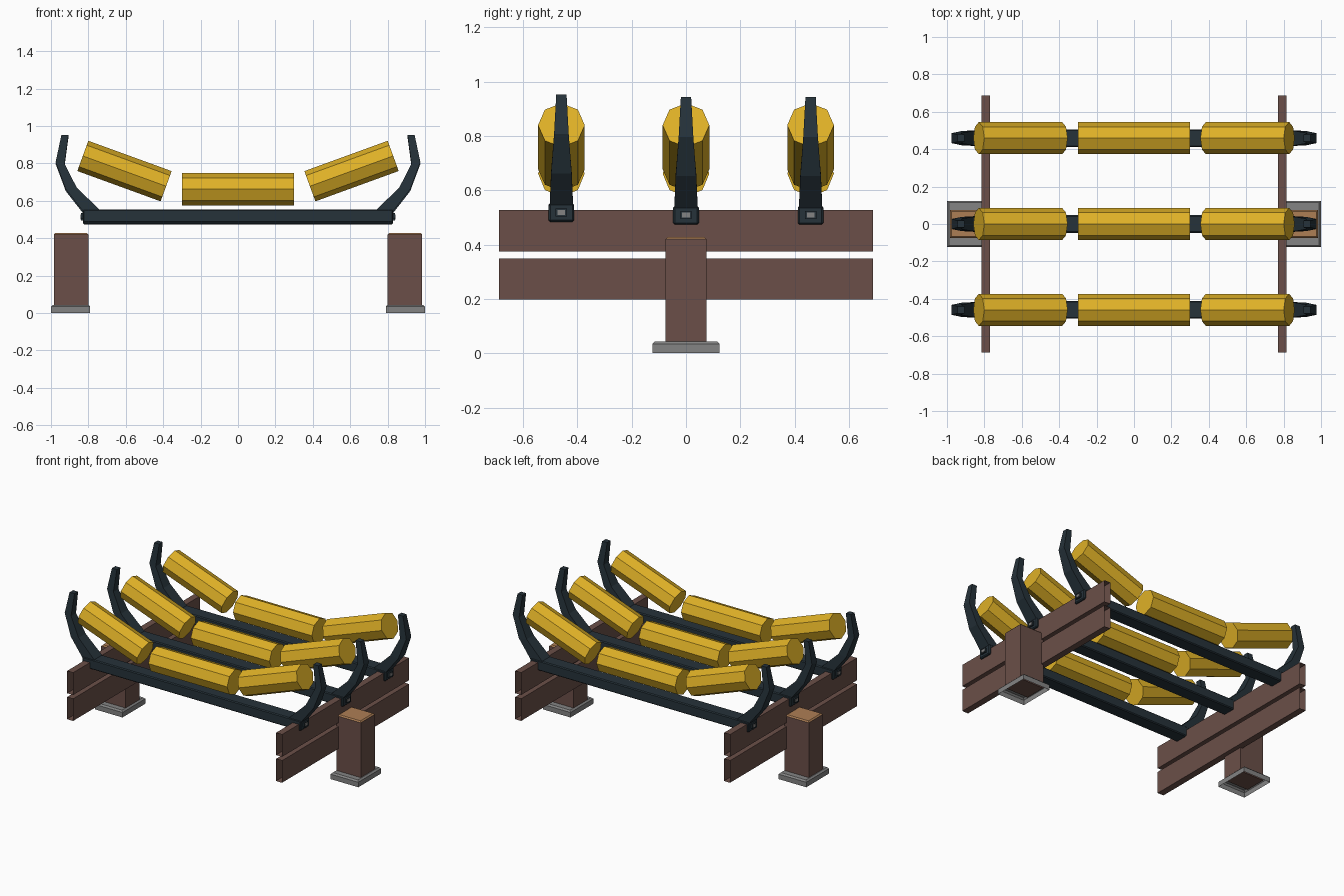
import bpy, bmesh, math
from mathutils import Matrix, Vector

if "Cube" in bpy.data.objects:
    bpy.data.objects.remove(bpy.data.objects["Cube"])


def material(name, rgb):
    m = bpy.data.materials.new(name)
    m.diffuse_color = (*rgb, 1)
    m.use_nodes = True
    m.node_tree.nodes["Principled BSDF"].inputs["Base Color"].default_value = m.diffuse_color
    return m


YELLOW = material("roller yellow", (0.74, 0.44, 0.02))
BROWN = material("dark brown", (0.145, 0.078, 0.065))
STEEL = material("blue black steel", (0.019, 0.032, 0.042))
GREY = material("plate grey", (0.23, 0.23, 0.23))
TAN = material("cut wood tan", (0.42, 0.21, 0.09))


def finish(bm, name, *mats):
    me = bpy.data.meshes.new(name)
    bm.to_mesh(me)
    bm.free()
    for m in mats:
        me.materials.append(m)
    ob = bpy.data.objects.new(name, me)
    bpy.context.collection.objects.link(ob)
    return ob


def box_bm(lo, hi):
    """Box between two corners, given in any order."""
    bm = bmesh.new()
    c = [(a + b) / 2 for a, b in zip(lo, hi)]
    s = [abs(b - a) for a, b in zip(lo, hi)]
    bmesh.ops.create_cube(bm, size=1, matrix=Matrix.Translation(c) @ Matrix.Diagonal((*s, 1)))
    bm.normal_update()
    return bm


def bevel_edges(bm, width, rule):
    edges = [e for e in bm.edges if rule(e)]
    bmesh.ops.bevel(bm, geom=edges, offset=width, segments=1, profile=0.5, affect='EDGES')
    bm.normal_update()


def remove_faces(bm, rule):
    bmesh.ops.delete(bm, geom=[f for f in bm.faces if rule(f)], context='FACES')


def roller(name, centre, length, tilt):
    bm = bmesh.new()
    m = (Matrix.Translation(centre) @ Matrix.Rotation(-tilt, 4, 'Y')
         @ Matrix.Rotation(math.pi / 2, 4, 'Y'))
    bmesh.ops.create_cone(bm, cap_ends=True, segments=8, radius1=0.086, radius2=0.086,
                          depth=length, matrix=m)
    finish(bm, name, YELLOW)


# bracket stations: outer x, outer z, inner x, inner z, half width
STATIONS = [(0.815, 0.515, 0.700, 0.515, 0.043),
            (0.832, 0.538, 0.737, 0.540, 0.043),
            (0.921, 0.652, 0.862, 0.660, 0.038),
            (0.975, 0.797, 0.927, 0.788, 0.027),
            (0.944, 0.943, 0.906, 0.943, 0.019)]


def bracket(name, side, y, dz):
    bm = bmesh.new()
    rings = []
    for xo, zo, xi, zi, w in STATIONS:
        rings.append([bm.verts.new((side * x, y + v, z + dz)) for x, z, v in
                      ((xo, zo, -w), (xo, zo, w), (xi, zi, w), (xi, zi, -w))])
    for a, b in zip(rings, rings[1:]):
        for i in range(4):
            j = (i + 1) % 4
            bm.faces.new((a[i], a[j], b[j], b[i]))
    bm.faces.new(rings[0])
    bm.faces.new(rings[-1])
    bmesh.ops.recalc_face_normals(bm, faces=bm.faces[:])
    finish(bm, name, STEEL)


# three idler sets: cross beam, brackets, bolts and rollers (front set sits higher)
for label, y, dz in (("front", -0.459, 0.01), ("middle", 0, 0), ("back", 0.459, 0)):
    bm = box_bm((-0.83, y - 0.047, 0.474 + dz), (0.83, y + 0.047, 0.543 + dz))
    bevel_edges(bm, 0.006, lambda e: True)
    finish(bm, label + "_cross_beam", STEEL)
    roller(label + "_centre_roller", (0, y, 0.662), 0.598, 0)
    for side, s in (("left", -1), ("right", 1)):
        part = label + "_" + side
        bracket(part + "_bracket", s, y, dz)
        z = 0.509 + dz
        finish(box_bm((s * 0.82, y - 0.021, z - 0.015), (s * 0.839, y + 0.021, z + 0.015)),
               part + "_bolt", STEEL)
        finish(box_bm((s * 0.838, y - 0.014, z - 0.009), (s * 0.842, y + 0.014, z + 0.009)),
               part + "_bolt_face", GREY)
        roller(part + "_wing_roller", (s * 0.607, y, 0.759), 0.474, s * math.radians(20))

# side rails, posts and base plates
for side, s in (("left", -1), ("right", 1)):
    for level, z0, z1 in (("upper", 0.375, 0.528), ("lower", 0.197, 0.349)):
        bm = box_bm((s * 0.77, -0.688, z0), (s * 0.816, 0.688, z1))
        remove_faces(bm, lambda f: abs(f.normal.y) > 0.9)  # open-ended rails
        finish(bm, f"{side}_{level}_rail", BROWN)

    bm = box_bm((s * 0.80, -0.076, 0.03), (s * 0.985, 0.076, 0.428))
    bevel_edges(bm, 0.008, lambda e: all(v.co.z > 0.4 for v in e.verts))
    for f in bm.faces:
        f.material_index = 1 if f.normal.z > 0.3 else 0
    finish(bm, side + "_post", BROWN, TAN)

    bm = box_bm((s * 0.79, -0.124, 0), (s * 1.0, 0.124, 0.044))
    bevel_edges(bm, 0.01, lambda e: all(v.co.z > 0.02 for v in e.verts))
    remove_faces(bm, lambda f: f.normal.z < -0.9)  # hollow underneath
    finish(bm, side + "_base_plate", GREY)
